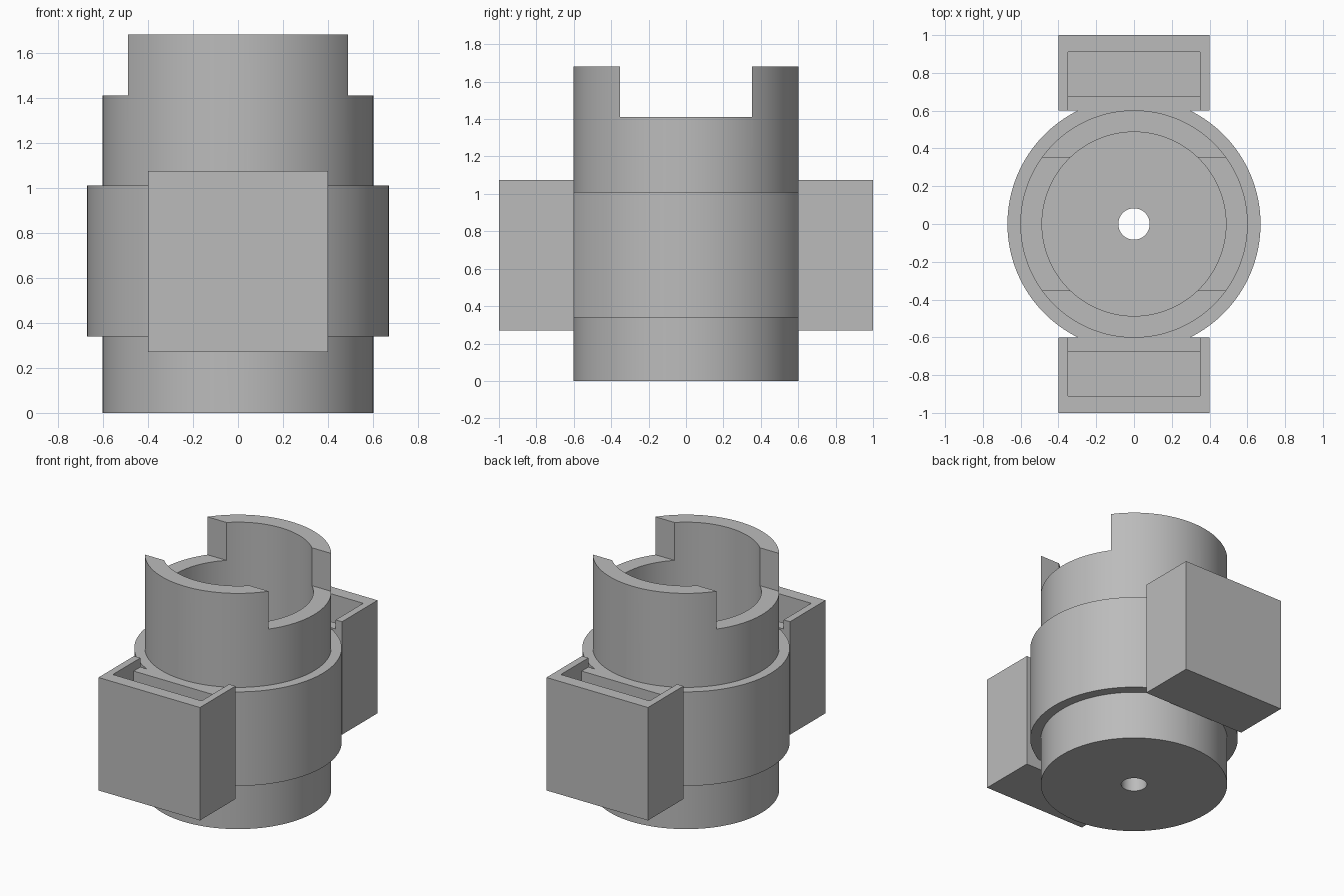
import bpy
import bmesh
import math
from mathutils import Matrix

if "Cube" in bpy.data.objects:
    bpy.data.objects.remove(bpy.data.objects["Cube"], do_unlink=True)

GREY = (0.5, 0.5, 0.5, 1.0)
grey = bpy.data.materials.new("plain_grey")
grey.use_nodes = True
grey.diffuse_color = GREY
grey.node_tree.nodes["Principled BSDF"].inputs["Base Color"].default_value = GREY


def add_object(name, bm):
    bmesh.ops.recalc_face_normals(bm, faces=bm.faces)
    mesh = bpy.data.meshes.new(name)
    bm.to_mesh(mesh)
    bm.free()
    mesh.materials.append(grey)
    obj = bpy.data.objects.new(name, mesh)
    bpy.context.scene.collection.objects.link(obj)
    return obj


def box(name, x, y, z):
    """Box from (low, high) pairs."""
    size = [b - a for a, b in (x, y, z)]
    centre = [(a + b) / 2 for a, b in (x, y, z)]
    bm = bmesh.new()
    bmesh.ops.create_cube(bm, size=1, matrix=Matrix.Translation(centre) @ Matrix.Diagonal((*size, 1)))
    return add_object(name, bm)


def cylinder(name, radius, z0, z1, segments=128):
    bm = bmesh.new()
    bmesh.ops.create_cone(bm, cap_ends=True, segments=segments, radius1=radius, radius2=radius,
                          depth=z1 - z0, matrix=Matrix.Translation((0, 0, (z0 + z1) / 2)))
    return add_object(name, bm)


def combine(target, tool, operation):
    """Apply a boolean and remove the helper."""
    bpy.context.view_layer.objects.active = target
    mod = target.modifiers.new(operation, "BOOLEAN")
    mod.operation = operation
    mod.solver = "EXACT"
    mod.object = tool
    bpy.ops.object.modifier_apply(modifier=mod.name)
    bpy.data.objects.remove(tool, do_unlink=True)


def smooth(obj):
    bpy.ops.object.select_all(action="DESELECT")
    obj.select_set(True)
    bpy.context.view_layer.objects.active = obj
    bpy.ops.object.shade_smooth_by_angle(angle=math.radians(30))


# Collar, flattened front and back
collar = cylinder("collar", 0.67, 0.34, 1.01)
combine(collar, box("flat_cutter", (-1, 1), (-0.6, 0.6), (0, 2)), "INTERSECT")

# Cup-shaped housing with collar, bore, drain hole and cross slot
housing = cylinder("housing", 0.602, 0, 1.68)
combine(housing, collar, "UNION")
combine(housing, cylinder("bore_cutter", 0.487, 0.12, 2), "DIFFERENCE")
combine(housing, cylinder("drain_cutter", 0.083, -0.5, 0.5, 64), "DIFFERENCE")
combine(housing, box("slot_cutter", (-1, 1), (-0.352, 0.352), (1.41, 2)), "DIFFERENCE")
smooth(housing)

# Open-topped pockets with a lower inner wall
for name, side in (("front_pocket", -1), ("back_pocket", 1)):
    def span(near, far):
        return tuple(sorted((side * near, side * far)))

    pocket = box(name, (-0.4, 0.4), span(0.6, 1), (0.27, 1.075))
    combine(pocket, box("pocket_cutter", (-0.35, 0.35), span(0.675, 0.91), (0.34, 2)), "DIFFERENCE")
    combine(pocket, box("ledge_cutter", (-0.35, 0.35), span(0.5, 0.7), (1.01, 2)), "DIFFERENCE")
